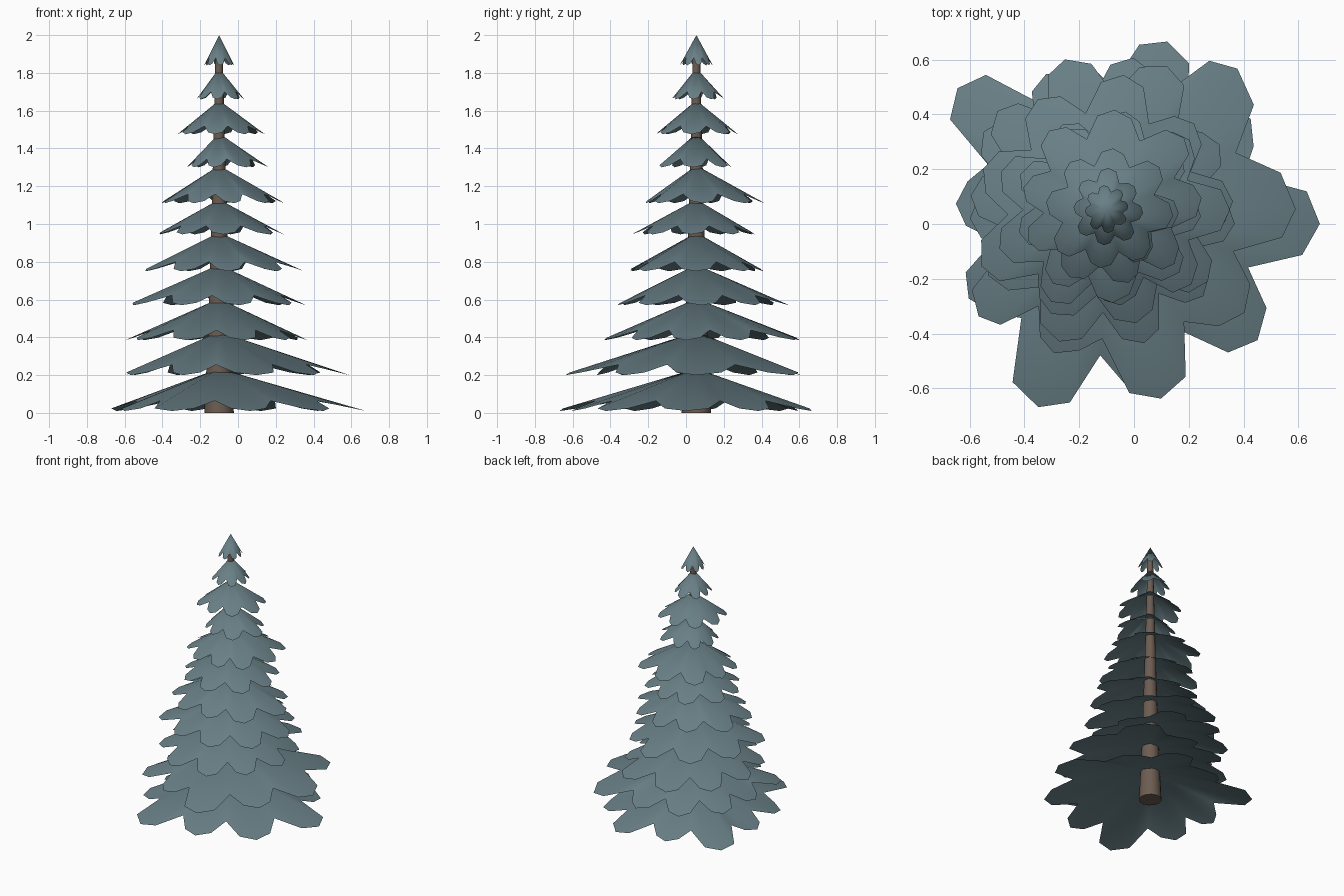
import bpy, bmesh, math, random
from mathutils import Vector

if "Cube" in bpy.data.objects:
    bpy.data.objects.remove(bpy.data.objects["Cube"])

random.seed(4)
CX, CY = -0.10, 0.055      # trunk axis


def material(name, rgb):
    m = bpy.data.materials.new(name)
    m.diffuse_color = (*rgb, 1)
    m.use_nodes = True
    m.node_tree.nodes["Principled BSDF"].inputs["Base Color"].default_value = m.diffuse_color
    return m


needles = material("blue_green_needles", (0.14, 0.215, 0.24))
bark = material("brown_bark", (0.15, 0.108, 0.083))


def add_object(name, bm, mat):
    mesh = bpy.data.meshes.new(name)
    bm.to_mesh(mesh)
    bm.free()
    mesh.materials.append(mat)
    for p in mesh.polygons:
        p.use_smooth = True
    ob = bpy.data.objects.new(name, mesh)
    bpy.context.collection.objects.link(ob)
    return ob


# A drooping skirt: each lobe has a valley, a shoulder, a tip and a shoulder
def branch_tier(name, apex, hem, lobes):
    bm = bmesh.new()
    top = bm.verts.new((CX, CY, apex))
    lobes = sorted(lobes)
    rim = []

    def point(angle, radius, z):
        a = math.radians(angle)
        rim.append(bm.verts.new((CX + radius * math.cos(a),
                                 CY + radius * math.sin(a), z)))

    drop = apex - hem
    for i, (a, r) in enumerate(lobes):
        pa, pr = lobes[i - 1]
        gap = (a - pa) % 360
        nxt = (lobes[(i + 1) % len(lobes)][0] - a) % 360
        point(a - gap / 2, 0.74 * (r + pr) / 2, hem + 0.24 * drop)
        point(a - gap * 0.25, 0.94 * r, hem + 0.06 * drop)
        point(a, r, hem)
        point(a + nxt * 0.25, 0.94 * r, hem + 0.06 * drop)
    for i in range(len(rim)):
        bm.faces.new((top, rim[i], rim[(i + 1) % len(rim)]))
    return add_object(name, bm, needles)


# Lobe (angle, radius) pairs for the two broad lowest tiers
bottom = [(-4, .78), (-41, .73), (-76, .68), (-109, .765), (-147, .60),
          (178, .55), (141, .70), (105, .56), (70, .65), (32, .62)]
second = [(0, .69), (-37, .63), (-74, .72), (-110, .56), (-140, .61),
          (-176, .50), (148, .53), (114, .54), (80, .56), (47, .70)]
branch_tier("branch_tier_1", 0.235, 0.01, bottom)
branch_tier("branch_tier_2", 0.43, 0.20, second)

# Upper tiers: apex, hem, reach to left, right, front, back, lobe count
upper = [
    (0.605, 0.385, .52, .48, .50, .56, 10),
    (0.785, 0.57, .50, .45, .43, .49, 9),
    (0.955, 0.75, .43, .45, .36, .35, 9),
    (1.13, 0.945, .34, .34, .34, .33, 9),
    (1.31, 1.11, .32, .37, .28, .37, 9),
    (1.48, 1.30, .18, .27, .19, .19, 8),
    (1.655, 1.475, .23, .24, .23, .23, 8),
    (1.825, 1.66, .12, .13, .14, .15, 8),
    (2.0, 1.84, .082, .082, .085, .085, 8),
]
for k, (apex, hem, left, right, front, back, n) in enumerate(upper):
    start = random.uniform(-8, 8)
    lobes = []
    for i in range(n):
        a = start + 360 * i / n + random.uniform(-3, 3)
        c, s = math.cos(math.radians(a)), math.sin(math.radians(a))
        rx, ry = (right if c > 0 else left), (back if s > 0 else front)
        r = math.hypot(rx * c, ry * s) * random.uniform(0.94, 1.04)
        lobes.append((a % 360, r))
    branch_tier(f"branch_tier_{k + 3}", apex, hem, lobes)

# Tapered trunk
bm = bmesh.new()
rings = []
for z, r in [(0, .078), (0.4, .06), (1.2, .036), (1.95, .018)]:
    rings.append([bm.verts.new((CX + r * math.cos(math.tau * i / 12),
                                CY + r * math.sin(math.tau * i / 12), z))
                  for i in range(12)])
for lo, hi in zip(rings, rings[1:]):
    for i in range(12):
        j = (i + 1) % 12
        bm.faces.new((lo[i], lo[j], hi[j], hi[i]))
caps = [bm.faces.new(rings[0][::-1]), bm.faces.new(rings[-1])]
trunk = add_object("trunk", bm, bark)
for p in trunk.data.polygons:
    p.use_smooth = len(p.vertices) == 4
